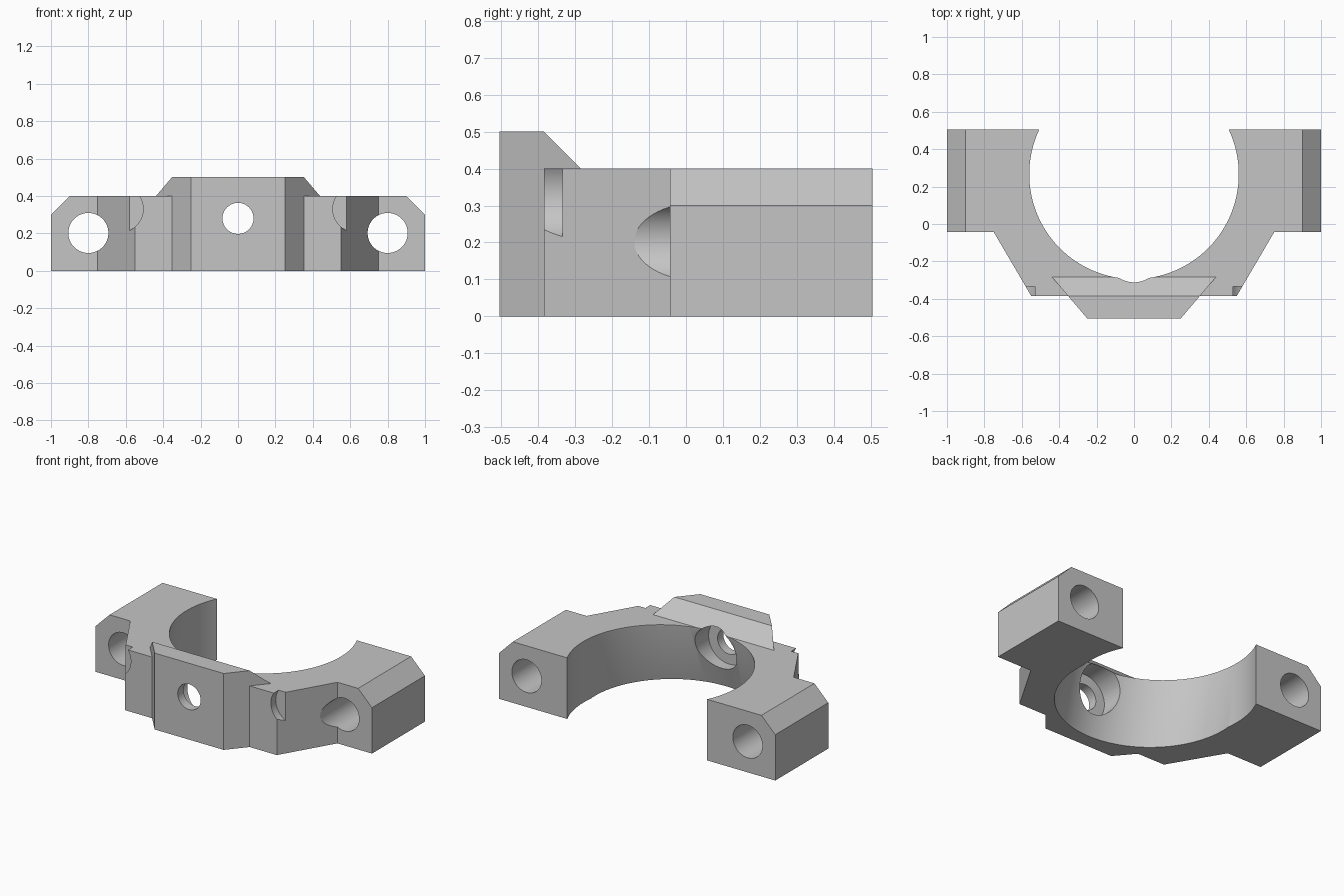
import bpy
import bmesh
from math import pi, radians
from mathutils import Matrix

if "Cube" in bpy.data.objects:
    bpy.data.objects.remove(bpy.data.objects["Cube"])

grey = bpy.data.materials.new("plain grey")
grey.use_nodes = True
grey.diffuse_color = (0.56, 0.56, 0.56, 1)
grey.node_tree.nodes["Principled BSDF"].inputs["Base Color"].default_value = (0.56, 0.56, 0.56, 1)


def add_object(name, bm):
    bmesh.ops.recalc_face_normals(bm, faces=bm.faces)
    mesh = bpy.data.meshes.new(name)
    bm.to_mesh(mesh)
    bm.free()
    mesh.materials.append(grey)
    obj = bpy.data.objects.new(name, mesh)
    bpy.context.collection.objects.link(obj)
    return obj


def mirrored(half):
    return half + [(-p[0], *p[1:]) for p in reversed(half)]


def prism(name, outline, height):
    bm = bmesh.new()
    face = bm.faces.new([bm.verts.new((x, y, 0)) for x, y in outline])
    top = bmesh.ops.extrude_face_region(bm, geom=[face])["geom"]
    bmesh.ops.translate(bm, vec=(0, 0, height),
                        verts=[v for v in top if isinstance(v, bmesh.types.BMVert)])
    return add_object(name, bm)


def hull(name, points):
    bm = bmesh.new()
    verts = [bm.verts.new(p) for p in points]
    bmesh.ops.convex_hull(bm, input=verts)
    bmesh.ops.dissolve_limit(bm, angle_limit=radians(1), verts=bm.verts, edges=bm.edges)
    return add_object(name, bm)


def cylinder(name, radius, centre, length, turn=Matrix.Rotation(pi / 2, 4, "X"), sides=64):
    bm = bmesh.new()
    bmesh.ops.create_cone(bm, cap_ends=True, segments=sides, radius1=radius, radius2=radius,
                          depth=length, matrix=Matrix.Translation(centre) @ turn)
    return add_object(name, bm)


def combine(target, tool, operation):
    mod = target.modifiers.new(tool.name, "BOOLEAN")
    mod.operation, mod.object, mod.solver = operation, tool, "EXACT"
    bpy.context.view_layer.objects.active = target
    bpy.ops.object.modifier_apply(modifier=mod.name)
    bpy.data.objects.remove(tool)


# Clamp body with side lugs
BACK, FRONT = 0.505, -0.505
body = prism("clamp_body", mirrored([(0.55, -0.384), (0.75, -0.043), (1, -0.043), (1, BACK)]), 0.4)

# Raised front boss with its sloping rear edge
boss = hull("front_boss", mirrored([
    (0.25, FRONT, 0), (0.25, FRONT, 0.5), (0.353, -0.384, 0.5),
    (0.438, -0.284, 0.4), (0.438, -0.284, 0)]))
combine(body, boss, "UNION")

# Upright bore, then a slanted bore that leans forward towards the bottom
BORE_Y, TOP, LEAN = 0.266, 0.4, 0.3
combine(body, cylinder("main_bore", 0.56, (0, BORE_Y, TOP), 2, Matrix(), 128), "DIFFERENCE")
slant = Matrix()
slant[1][2] = LEAN
combine(body, cylinder("slanted_bore", 0.558, (0, BORE_Y, TOP), 1, slant, 128), "DIFFERENCE")

# Centre screw hole and its inner counterbore
combine(body, cylinder("centre_hole", 0.083, (0, -0.4, 0.28), 0.5), "DIFFERENCE")
combine(body, cylinder("counterbore", 0.148, (0, -0.245, 0.28), 0.4), "DIFFERENCE")

for side in (-1, 1):
    # Bevelled outer top edge of the lug
    bevel = hull("lug_bevel", [(side * x, y, z) for y in (-1, 1)
                               for x, z in ((0.85, 0.45), (1.05, 0.25), (1.05, 0.45))])
    combine(body, bevel, "DIFFERENCE")
    # Lug bolt hole
    combine(body, cylinder("lug_hole", 0.107, (side * 0.8, 0, 0.202), 2), "DIFFERENCE")
    # Shallow scoop at the front shoulder
    combine(body, cylinder("shoulder_scoop", 0.126, (side * 0.633, -0.384, 0.33), 0.1), "DIFFERENCE")

bpy.ops.object.select_all(action="DESELECT")
body.select_set(True)
bpy.context.view_layer.objects.active = body
bpy.ops.object.shade_smooth_by_angle(angle=radians(25))
